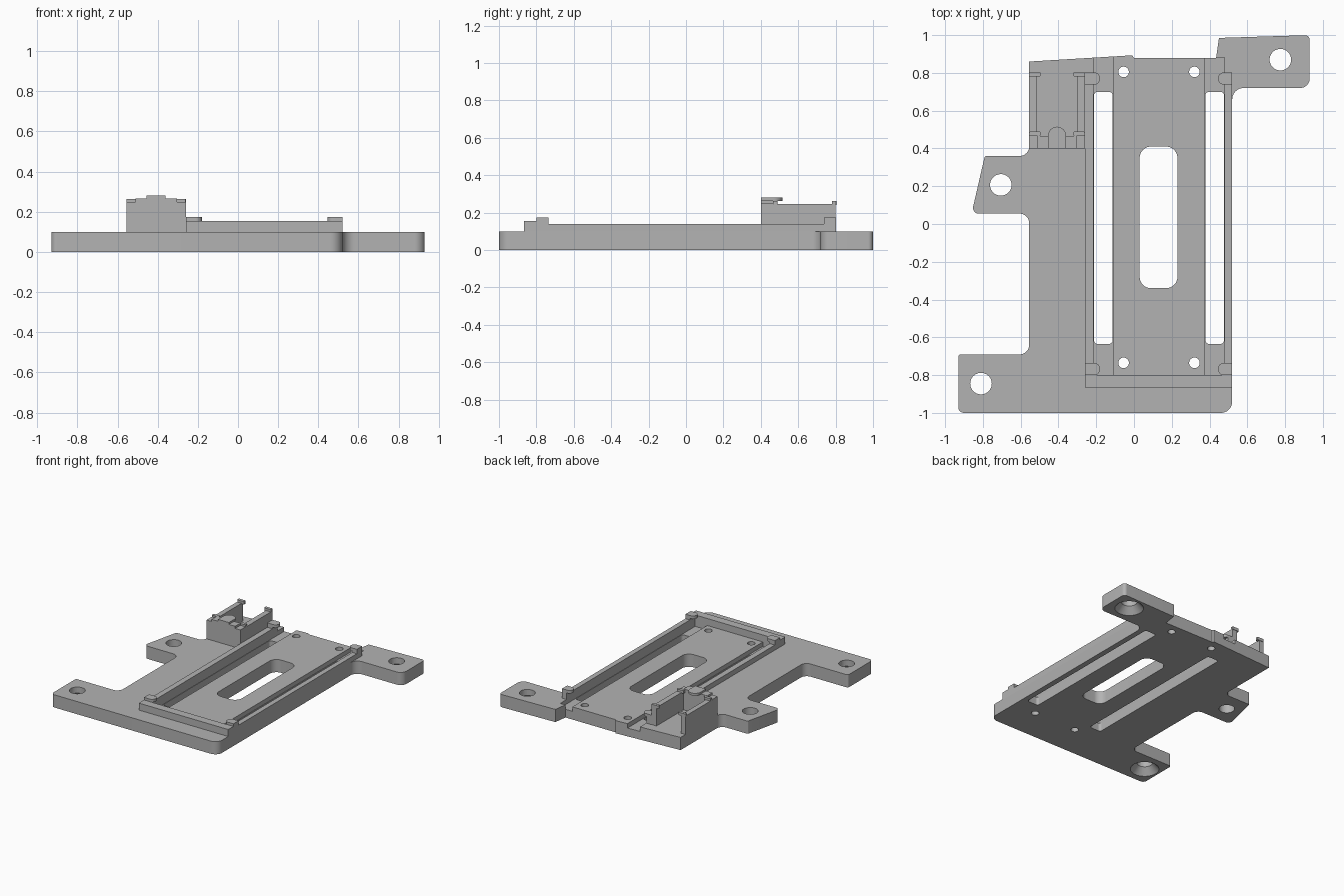
import bpy, bmesh, math
from mathutils import Vector

cube = bpy.data.objects.get("Cube")
if cube:
    bpy.data.objects.remove(cube, do_unlink=True)

grey = bpy.data.materials.new("plain_grey")
grey.use_nodes = True
COLOUR = (0.45, 0.45, 0.45, 1)
grey.diffuse_color = COLOUR
grey.node_tree.nodes["Principled BSDF"].inputs["Base Color"].default_value = COLOUR


def add_object(name, bm):
    bmesh.ops.recalc_face_normals(bm, faces=bm.faces)
    mesh = bpy.data.meshes.new(name)
    bm.to_mesh(mesh)
    bm.free()
    mesh.materials.append(grey)
    obj = bpy.data.objects.new(name, mesh)
    bpy.context.collection.objects.link(obj)
    return obj


def fillet(points, steps=8):
    """Round each (x, y, radius) corner of a closed outline."""
    out = []
    for i, (x, y, r) in enumerate(points):
        p = Vector((x, y))
        if r == 0:
            out.append(p)
            continue
        a = (Vector(points[i - 1][:2]) - p).normalized()
        b = (Vector(points[(i + 1) % len(points)][:2]) - p).normalized()
        half = a.angle(b) / 2
        centre = p + (a + b).normalized() * r / math.sin(half)
        reach = r / math.tan(half)
        start, end = p + a * reach - centre, p + b * reach - centre
        for s in range(steps + 1):
            mix = start.lerp(end, s / steps) if s not in (0, steps) else (start, end)[s // steps]
            out.append(centre + mix.normalized() * r)
    return out


def prism(name, points, z0, z1):
    bm = bmesh.new()
    base = bm.faces.new([bm.verts.new((p.x, p.y, z0)) for p in fillet(points)])
    top = bmesh.ops.extrude_face_region(bm, geom=[base])["geom"]
    bmesh.ops.translate(bm, vec=(0, 0, z1 - z0),
                        verts=[v for v in top if isinstance(v, bmesh.types.BMVert)])
    return add_object(name, bm)


def box(name, x0, x1, y0, y1, z0, z1, r=0):
    return prism(name, [(x0, y0, r), (x1, y0, r), (x1, y1, r), (x0, y1, r)], z0, z1)


def cone(name, x, y, r0, r1, z0, z1):
    bm = bmesh.new()
    bmesh.ops.create_cone(bm, cap_ends=True, segments=40, radius1=r0, radius2=r1, depth=z1 - z0)
    bmesh.ops.translate(bm, verts=bm.verts, vec=(x, y, (z0 + z1) / 2))
    return add_object(name, bm)


def cut(obj, cutters):
    for c in cutters:
        c.hide_render = True
        mod = obj.modifiers.new("cut", "BOOLEAN")
        mod.operation, mod.solver, mod.object = "DIFFERENCE", "EXACT", c
    bpy.context.view_layer.update()
    graph = bpy.context.evaluated_depsgraph_get()
    mesh = bpy.data.meshes.new_from_object(obj.evaluated_get(graph))
    obj.modifiers.clear()
    obj.data = mesh
    for c in cutters:
        bpy.data.objects.remove(c, do_unlink=True)


# Base plate with its three mounting tabs
T = 0.1
plate = prism("base_plate", [
    (-0.93, -1, 0.03), (0.52, -1, 0.06), (0.52, 0.72, 0.06), (0.93, 0.72, 0.05),
    (0.93, 1, 0.025), (0.45, 0.985, 0), (0.435, 0.88, 0), (0, 0.88, 0), (-0.01, 0.893, 0),
    (-0.555, 0.86, 0), (-0.555, 0.36, 0.05), (-0.79, 0.36, 0.01), (-0.86, 0.055, 0.03),
    (-0.555, 0.055, 0.05), (-0.555, -0.69, 0.05), (-0.93, -0.69, 0.015)], 0, T)

# Shallow grooves, long slots, central window and holes
cutters = [box("window_cut", 0.03, 0.23, -0.34, 0.41, -0.1, 0.2, 0.06)]
for x0, x1 in ((-0.215, -0.11), (0.375, 0.48)):
    cutters.append(box("groove_cut", x0, x1, -0.8, 0.95 if x0 < 0 else 0.881, 0.065, 0.2))
    cutters.append(box("slot_cut", x0 + 0.003, x1 - 0.003, -0.635, 0.7, -0.1, 0.15, 0.02))
for x in (-0.055, 0.32):
    for y in (-0.735, 0.805):
        cutters.append(cone("pin_cut", x, y, 0.028, 0.028, -0.1, 0.2))
for x, y, sunk in ((-0.81, -0.845, True), (0.775, 0.87, True), (-0.705, 0.207, False)):
    cutters.append(cone("mount_cut", x, y, 0.057, 0.057, -0.1, 0.2))
    if sunk:
        cutters.append(cone("countersink_cut", x, y, 0.105, 0.05, -0.001, 0.06))
cut(plate, cutters)

# Frame around the tray: front wall, side rails and corner clips
LOW = T - 0.005
box("front_wall", -0.26, 0.52, -0.865, -0.8, LOW, 0.155)
for side, outer, inner, tip in (("right", -0.26, -0.215, -0.18), ("left", 0.52, 0.48, 0.445)):
    x0, x1 = sorted((outer, inner))
    box(side + "_rail", x0, x1, -0.8, 0.8, LOW, 0.14)
    for end, y0 in (("front", -0.8), ("back", 0.738)):
        y1 = y0 + 0.064
        box(f"{side}_{end}_post", x0, x1, y0, y1, LOW, 0.17)
        prism(f"{side}_{end}_clip", [(outer, y0, 0), (tip, y0, 0.03), (tip, y1, 0.03),
                                     (outer, y1, 0)], 0.152, 0.175)

# Raised holder: front block, two walls, hooks and a rounded latch
box("holder_block", -0.555, -0.26, 0.4, 0.465, LOW, 0.248)
box("holder_block_cap", -0.51, -0.305, 0.4, 0.465, 0.24, 0.265)
prism("holder_latch", [(-0.455, 0.4, 0), (-0.36, 0.4, 0), (-0.36, 0.515, 0.047),
                       (-0.455, 0.515, 0.047)], 0.262, 0.28)
for side, outer, inner, tip in (("right", -0.555, -0.515, -0.495), ("left", -0.26, -0.303, -0.32)):
    x0, x1 = sorted((outer, inner))
    box(f"holder_{side}_wall", x0, x1, 0.45, 0.8, LOW, 0.245)
    h0, h1 = sorted((outer, tip))
    for end, y0 in (("front", 0.465), ("back", 0.78)):
        box(f"holder_{side}_{end}_hook", h0, h1, y0, y0 + 0.024, 0.24, 0.263, 0.006)

# Smooth the rounded corners and keep edges sharp
bpy.ops.object.select_all(action="DESELECT")
for obj in bpy.context.scene.objects:
    if obj.type == "MESH" and grey.name in obj.data.materials:
        obj.select_set(True)
bpy.context.view_layer.objects.active = plate
bpy.ops.object.shade_smooth_by_angle(angle=math.radians(30))
